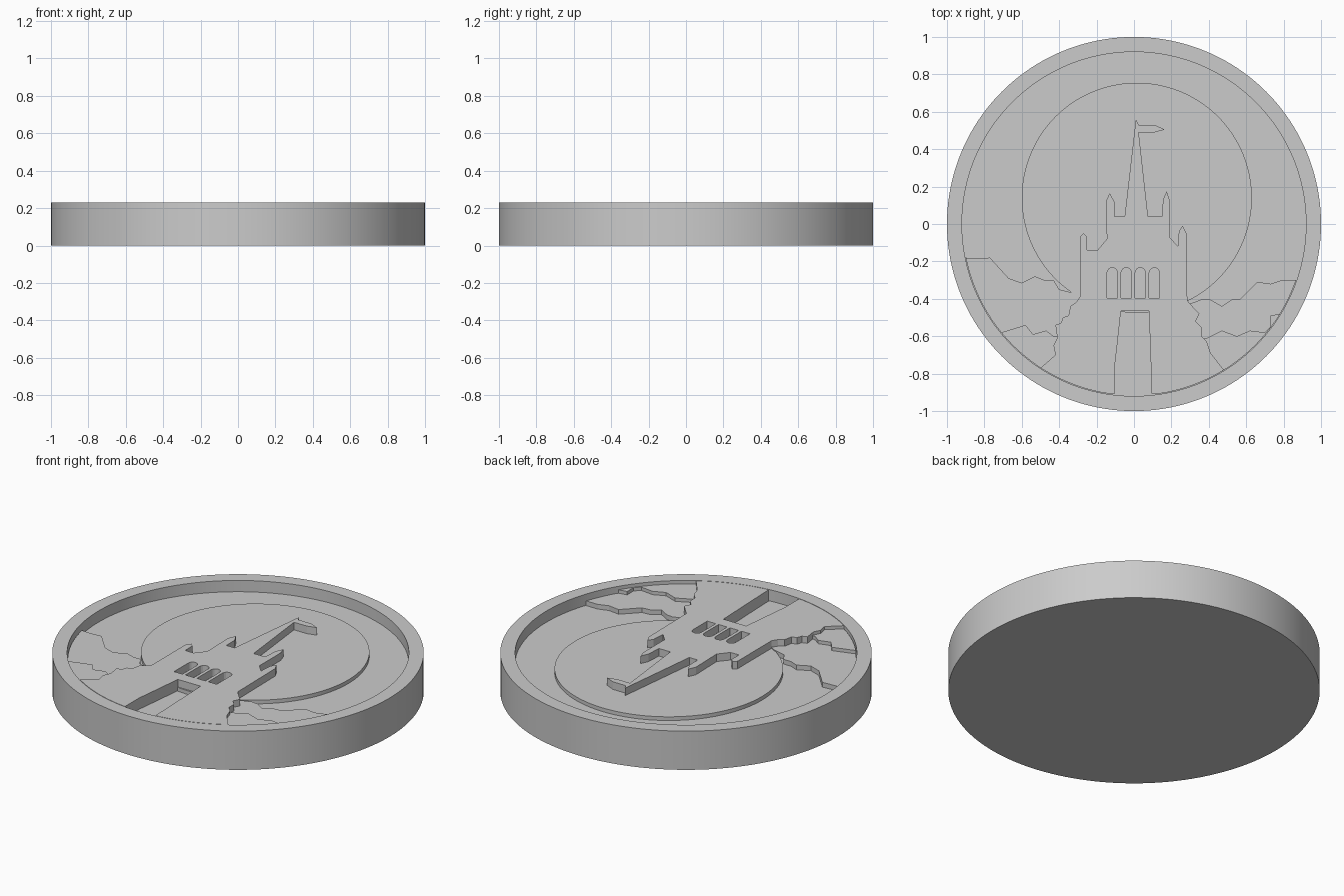
import bpy, bmesh
from math import atan2, cos, sin, pi, radians
from mathutils import Vector

cube = bpy.data.objects.get("Cube")
if cube:
    bpy.data.objects.remove(cube, do_unlink=True)

THICKNESS = 0.23      # rim and castle height
FLOOR = 0.163         # recessed field
FIELD_RADIUS = 0.92
RELIEF_RADIUS = 0.917

stone = bpy.data.materials.new("plain grey")
stone.use_nodes = True
grey = (0.6, 0.6, 0.6, 1)
stone.diffuse_color = grey
stone.node_tree.nodes["Principled BSDF"].inputs["Base Color"].default_value = grey


def activate(obj):
    bpy.ops.object.select_all(action='DESELECT')
    obj.select_set(True)
    bpy.context.view_layer.objects.active = obj


def points(*pairs):
    """Outline points given in hundredths of a unit."""
    return [Vector(pair) / 100 for pair in pairs]


def arc(start, end, radius=RELIEF_RADIUS, centre=(0, 0), steps=24):
    """Points on a circle from the bearing of start to that of end."""
    a, b = (v if isinstance(v, float) else atan2(v.y, v.x) for v in (start, end))
    return [Vector(centre) + radius * Vector((cos(t), sin(t)))
            for t in (a + (b - a) * i / steps for i in range(steps + 1))]


def relief(name, outlines, top, bottom=FLOOR - 0.02):
    """Flat plate from filled outlines; inner outlines become holes."""
    curve = bpy.data.curves.new(name, 'CURVE')
    curve.dimensions = '2D'
    curve.fill_mode = 'BOTH'
    curve.extrude = (top - bottom) / 2
    for outline in outlines:
        spline = curve.splines.new('POLY')
        spline.points.add(len(outline) - 1)
        for slot, p in zip(spline.points, outline):
            slot.co = (p.x, p.y, 0, 1)
        spline.use_cyclic_u = True
    curve.materials.append(stone)
    obj = bpy.data.objects.new(name, curve)
    obj.location.z = (top + bottom) / 2
    bpy.context.collection.objects.link(obj)
    activate(obj)
    bpy.ops.object.convert(target='MESH')
    bpy.ops.object.shade_flat()


def hill(name, top, *ridge):
    """Ridge line closed along the rim."""
    ridge = points(*ridge)
    relief(name, [ridge + arc(ridge[-1], ridge[0])], top)


# Round body with raised rim
bm = bmesh.new()
bmesh.ops.create_cone(bm, cap_ends=True, segments=160, radius1=1, radius2=1, depth=THICKNESS)
bmesh.ops.translate(bm, verts=bm.verts, vec=(0, 0, THICKNESS / 2))
cap = max(bm.faces, key=lambda f: f.calc_center_median().z)
bmesh.ops.inset_individual(bm, faces=[cap], thickness=1 - FIELD_RADIUS)
sunk = bmesh.ops.extrude_discrete_faces(bm, faces=[cap])["faces"][0]
bmesh.ops.translate(bm, verts=sunk.verts, vec=(0, 0, FLOOR - THICKNESS))
bmesh.ops.recalc_face_normals(bm, faces=bm.faces)
mesh = bpy.data.meshes.new("coin_body")
bm.to_mesh(mesh)
bm.free()
mesh.materials.append(stone)
body = bpy.data.objects.new("coin_body", mesh)
bpy.context.collection.objects.link(body)
activate(body)
bpy.ops.object.shade_smooth_by_angle(angle=radians(30))

# Moon disc behind the castle
relief("moon_disc", [arc(0.0, 2 * pi, 0.615, (0.015, 0.14), 128)[:-1]], FLOOR + 0.022)

# Hills in two layers on each side
BACK, NEAR = FLOOR + 0.028, FLOOR + 0.048
hill("right_back_hills", BACK,
     (-90, -18), (-86, -18.5), (-77, -18), (-67, -29), (-60, -31.5), (-53, -28),
     (-48, -30), (-43, -30), (-40, -35), (-32, -37), (-20, -45))
hill("left_back_hills", BACK,
     (20, -45), (29, -43), (37, -40), (41, -40.5), (47, -44), (52, -40.5),
     (57, -40), (66, -31), (73, -32), (79, -30), (86.5, -30))
hill("right_front_hills", NEAR,
     (-71, -58), (-58, -54), (-54, -59), (-47, -57), (-43, -60), (-25, -62))
hill("left_front_hills", NEAR,
     (25, -62), (39, -61), (47, -57), (55, -60), (62, -57), (70, -58),
     (73, -55), (73, -49), (78, -48))

# Castle outline, from the right crag over the towers to the left crag
right_crag = points(
    (-50, -77), (-42, -70), (-43, -65), (-41, -61), (-42, -54), (-39, -53),
    (-38, -50), (-35, -49), (-34, -44), (-31, -42), (-29, -39))
right_towers = points(
    (-29, -7), (-27, -5), (-25, -7), (-25, -14), (-19.5, -14), (-14.5, -8),
    (-15, 12), (-13, 16.5), (-10.5, 12), (-10.5, 4))
spire_and_flag = points(
    (-5, 4), (1, 56), (2.5, 53), (11, 53), (16.5, 50.5), (11, 49), (2.5, 49), (7.5, 4))
left_towers = points(
    (15, 4), (15.5, 13), (17.5, 17.5), (19, 13), (19, -7), (23.5, -12),
    (24, -4), (26, -1), (28, -5))
left_crag = points(
    (28.5, -41), (33, -46), (35, -48), (33, -52), (36, -55), (36, -60),
    (39, -63), (41, -69), (48, -78))
door = points((9.5, -91), (9, -75), (8, -46.5), (-7, -46.5), (-9, -65), (-10.5, -78), (-10.5, -91))
castle = (right_crag + right_towers + spire_and_flag + left_towers + left_crag
          + arc(left_crag[-1], door[0])[1:-1] + door + arc(door[-1], right_crag[0])[1:-1])

# Arched windows cut through the castle
windows = []
for i in range(4):
    x, half = -0.116 + i * 0.075, 0.028
    windows.append([Vector((x - half, -0.395)), Vector((x + half, -0.395))]
                   + arc(0.0, pi, half, (x, -0.262), 8))
relief("castle", [castle] + windows, THICKNESS)
